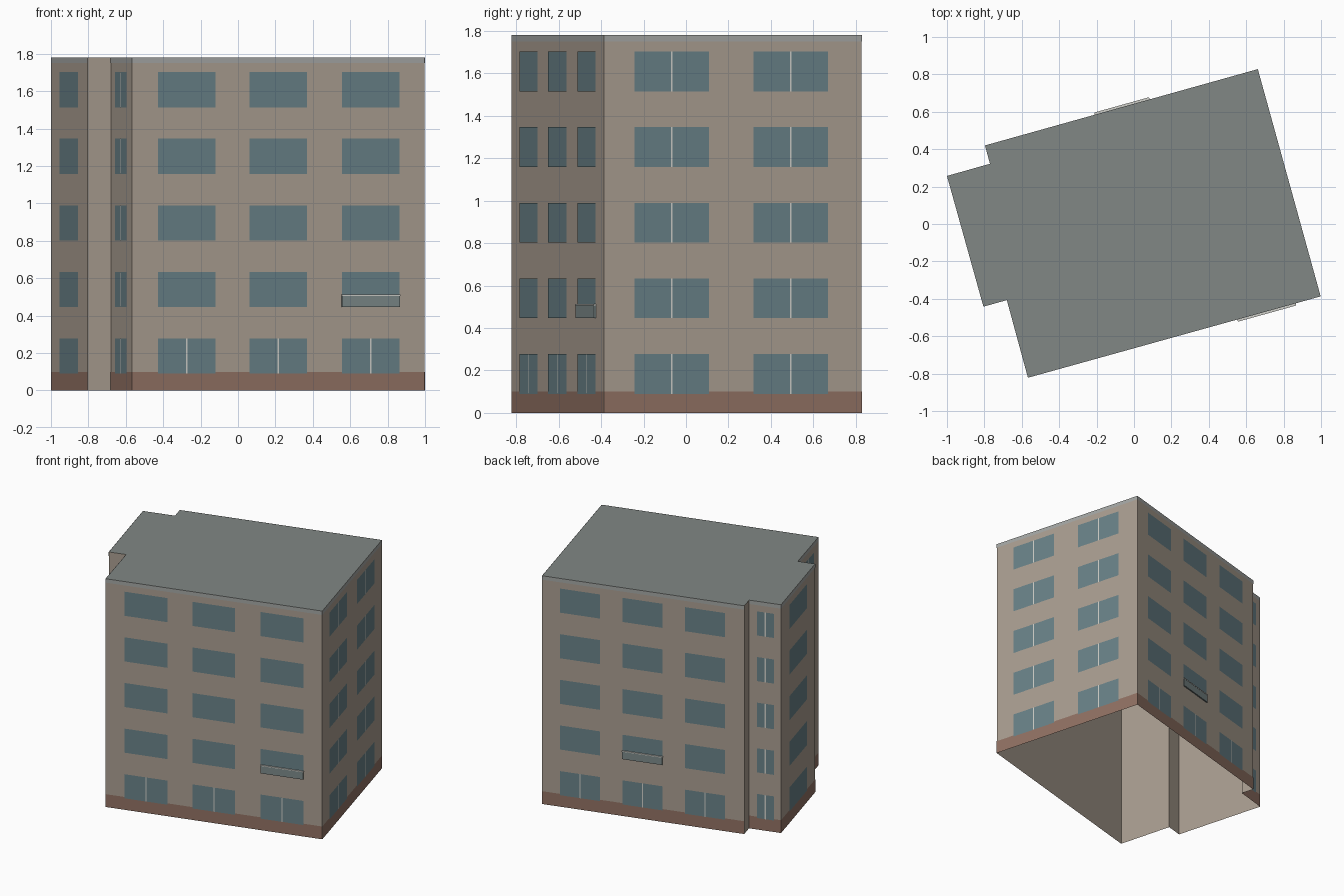
import bpy, bmesh
from mathutils import Vector

if "Cube" in bpy.data.objects:
    bpy.data.objects.remove(bpy.data.objects["Cube"])

HEIGHT = 1.78
# footprint, counter-clockwise from the front-left corner
PLAN = [Vector(p) for p in [(-0.567, -0.822), (0.998, -0.387), (0.662, 0.828), (-0.797, 0.42),
                            (-0.77, 0.322), (-1.0, 0.257), (-0.805, -0.442), (-0.68, -0.407)]]
FLOORS = [(0.09 + 0.356 * i, 0.278 + 0.356 * i) for i in range(5)]
# wall index: (window centres as fraction of wall, window width, floors with mullions)
FACADES = {
    0: ([0.187, 0.5, 0.815], 0.32, 1),
    1: ([0.263, 0.724], 0.363, 5),
    2: ([0.187, 0.497, 0.806], 0.30, 1),
    4: ([0.51], 0.127, 5),
    5: ([0.495], 0.37, 0),
    7: ([0.49], 0.235, 5),
}


def material(name, rgb):
    m = bpy.data.materials.new(name)
    m.diffuse_color = (*rgb, 1)
    m.use_nodes = True
    m.node_tree.nodes["Principled BSDF"].inputs["Base Color"].default_value = m.diffuse_color
    return m


WALL = material("plaster", (0.40, 0.34, 0.28))
BRICK = material("brick", (0.28, 0.165, 0.125))
ROOF = material("roof_grey", (0.22, 0.245, 0.235))
TRIM = material("trim_grey", (0.37, 0.38, 0.37))
GLASS = material("glass", (0.14, 0.22, 0.245))
FRAME = material("frame", (0.62, 0.62, 0.58))
RAIL = material("railing", (0.2, 0.25, 0.25))


def finish(name, bm, mat):
    me = bpy.data.meshes.new(name)
    bm.to_mesh(me)
    bm.free()
    me.materials.append(mat)
    bpy.context.collection.objects.link(bpy.data.objects.new(name, me))


def wall_frame(i):
    a, b = PLAN[i], PLAN[(i + 1) % len(PLAN)]
    along = (b - a).normalized()
    return a, along, Vector((along.y, -along.x)), (b - a).length


def panel(bm, i, u0, u1, z0, z1, off):
    """Upright rectangle on wall i, spanning u0..u1 along it."""
    a, along, out, _ = wall_frame(i)
    corners = [(u0, z0), (u1, z0), (u1, z1), (u0, z1)]
    return bm.faces.new([bm.verts.new((*(a + along * u + out * off), z)) for u, z in corners])


def block(bm, i, u0, u1, z0, z1, depth):
    """Box standing out from wall i."""
    back = panel(bm, i, u0, u1, z0, z1, 0.0)
    out = wall_frame(i)[2]
    res = bmesh.ops.extrude_face_region(bm, geom=[back])
    verts = [g for g in res["geom"] if isinstance(g, bmesh.types.BMVert)]
    bmesh.ops.translate(bm, verts=verts, vec=(*(out * depth), 0))
    bmesh.ops.recalc_face_normals(bm, faces=bm.faces[:])


# wall shell, open at the bottom
walls = bmesh.new()
for i in range(len(PLAN)):
    panel(walls, i, 0, wall_frame(i)[3], 0, HEIGHT, 0)
bmesh.ops.remove_doubles(walls, verts=walls.verts[:], dist=1e-5)
finish("walls", walls, WALL)

# flat roof
roof = bmesh.new()
roof.faces.new([roof.verts.new((*p, HEIGHT)) for p in PLAN])
finish("roof", roof, ROOF)

# brick plinth, roof edge band, windows and mullions
plinth, edge, windows, mullions = (bmesh.new() for _ in range(4))
for i, (centres, width, split_floors) in FACADES.items():
    length = wall_frame(i)[3]
    panel(plinth, i, 0, length, 0, 0.1, 0.001)
    panel(edge, i, 0, length, 1.75, HEIGHT, 0.001)
    for c in centres:
        u = c * length
        for n, (z0, z1) in enumerate(FLOORS):
            panel(windows, i, u - width / 2, u + width / 2, z0, z1, 0.002)
            if n < split_floors:
                panel(mullions, i, u - 0.004, u + 0.004, z0, z1, 0.003)
finish("brick_plinth", plinth, BRICK)
finish("roof_edge_band", edge, TRIM)
finish("windows", windows, GLASS)
finish("window_mullions", mullions, FRAME)

# shallow balconies on the first floor, front and back
for side, i, col in (("front", 0, 2), ("back", 2, 1)):
    centres, width, _ = FACADES[i]
    u = centres[col] * wall_frame(i)[3]
    guard, rail = bmesh.new(), bmesh.new()
    block(guard, i, u - width / 2, u + width / 2, 0.447, 0.505, 0.01)
    block(rail, i, u - width / 2 - 0.002, u + width / 2 + 0.002, 0.505, 0.512, 0.012)
    finish(side + "_balcony_guard", guard, RAIL)
    finish(side + "_balcony_rail", rail, FRAME)
